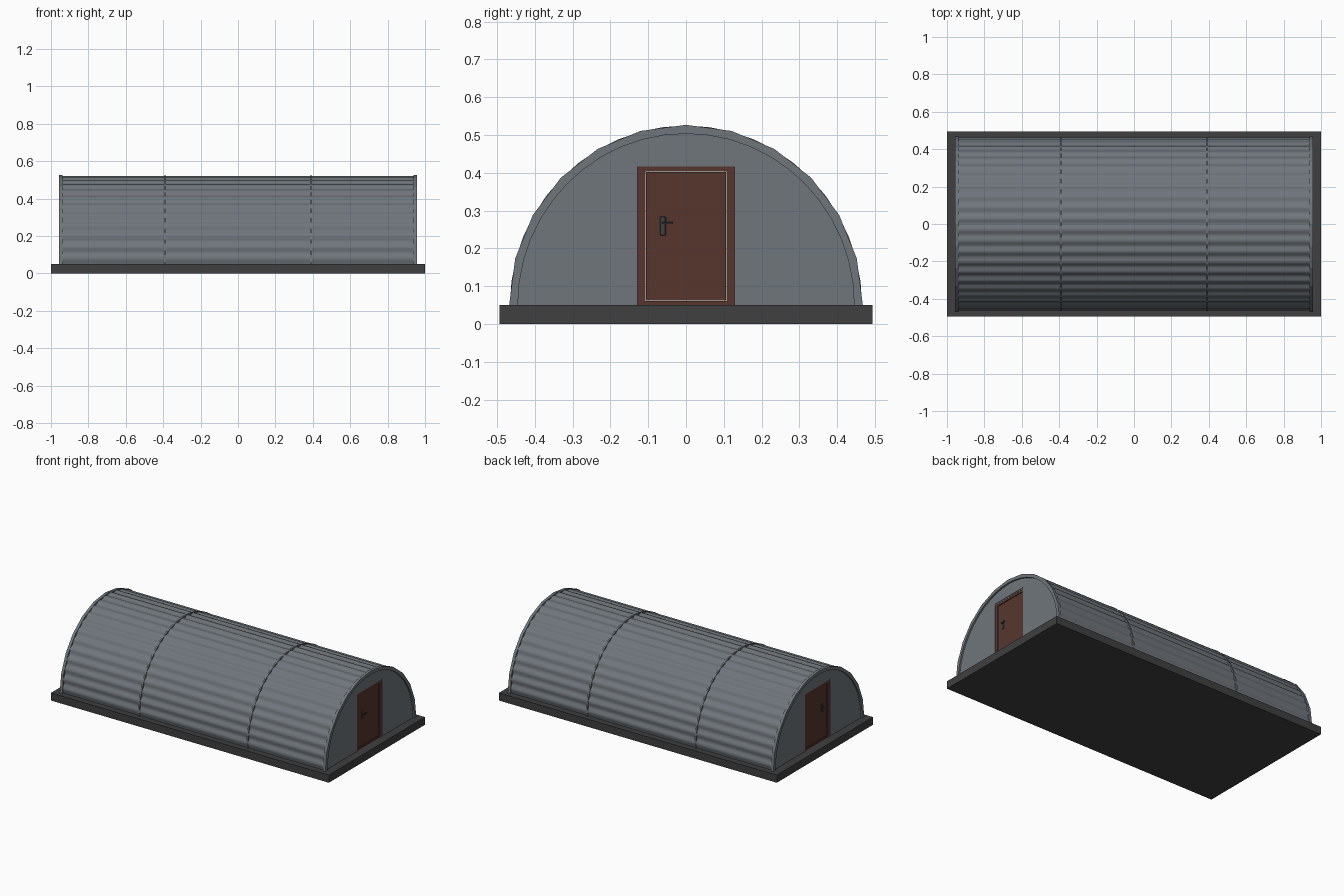
import bpy, bmesh, math

if "Cube" in bpy.data.objects:
    bpy.data.objects.remove(bpy.data.objects["Cube"])

Z0 = 0.05       # top of the slab
VS = 1.019      # arch is slightly taller than round


def material(name, rgb):
    m = bpy.data.materials.new(name)
    m.diffuse_color = (*rgb, 1)
    m.use_nodes = True
    m.node_tree.nodes["Principled BSDF"].inputs["Base Color"].default_value = m.diffuse_color
    return m


STEEL = material("blue grey steel", (0.16, 0.18, 0.20))
CONCRETE = material("dark concrete", (0.05, 0.05, 0.05))
BROWN = material("brown door paint", (0.092, 0.037, 0.027))
METAL = material("dark handle metal", (0.05, 0.05, 0.052))


def finish(bm, name, mat):
    bmesh.ops.recalc_face_normals(bm, faces=bm.faces)
    me = bpy.data.meshes.new(name)
    bm.to_mesh(me)
    bm.free()
    me.materials.append(mat)
    ob = bpy.data.objects.new(name, me)
    bpy.context.scene.collection.objects.link(ob)
    return ob


def arc(r, n):
    return [(r * math.cos(math.pi * i / n), Z0 + VS * r * math.sin(math.pi * i / n))
            for i in range(n + 1)]


def extrude_outline(name, pts, x0, x1, mat):
    """Extrude a y-z outline along x."""
    bm = bmesh.new()
    f = bm.faces.new([bm.verts.new((x0, y, z)) for y, z in pts])
    r = bmesh.ops.extrude_face_region(bm, geom=[f])
    vs = [v for v in r["geom"] if isinstance(v, bmesh.types.BMVert)]
    bmesh.ops.translate(bm, verts=vs, vec=(x1 - x0, 0, 0))
    return finish(bm, name, mat)


def box(name, x, y, z, mat, bevel=0):
    ob = extrude_outline(name, [(y[0], z[0]), (y[1], z[0]), (y[1], z[1]), (y[0], z[1])],
                         x[0], x[1], mat)
    if bevel:
        b = ob.modifiers.new("bevel", "BEVEL")
        b.width, b.segments = bevel, 1
    return ob


def ring(name, r_out, n_out, r_in, n_in, x0, x1):
    return extrude_outline(name, arc(r_out, n_out) + arc(r_in, n_in)[::-1], x0, x1, STEEL)


# concrete slab
box("foundation_slab", (-1, 1), (-0.494, 0.494), (0, Z0), CONCRETE)

# corrugated roof sheet, waves running along x
WAVES, STEPS = 24, 6
bm = bmesh.new()
rows = []
for i in range(WAVES * STEPS + 1):
    a = math.pi * i / (WAVES * STEPS)
    r = 0.459 - 0.0045 * math.cos(2 * math.pi * i / STEPS)
    y, z = r * math.cos(a), Z0 + VS * r * math.sin(a)
    rows.append([bm.verts.new((x, y, z)) for x in (-0.948, 0.948)])
for p, q in zip(rows, rows[1:]):
    bm.faces.new((p[0], p[1], q[1], q[0]))
roof = finish(bm, "corrugated_roof", STEEL)
bpy.context.view_layer.objects.active = roof
roof.select_set(True)
bpy.ops.object.shade_smooth_by_angle(angle=math.radians(40))

# joint bands over the sheet seams
for s, side in ((-1, "left"), (1, "right")):
    ring(f"{side}_joint_band", 0.466, 24, 0.452, 24, s * 0.39 - 0.005, s * 0.39 + 0.005)

# both ends, mirrored in x
for s, side in ((-1, "left"), (1, "right")):
    # end rim
    ring(f"{side}_end_rim", 0.468, 12, 0.445, 24, s * 0.938, s * 0.956)
    # end wall with a door opening
    D, T = 0.128, 0.423
    notch = [(-D, Z0), (-D, T), (D, T), (D, Z0)]
    extrude_outline(f"{side}_end_wall", arc(0.447, 24) + notch, s * 0.925, s * 0.946, STEEL)
    # door frame: two posts and a lintel, outline traced round the leaf
    frame = [(-0.128, Z0), (-0.128, 0.417), (0.128, 0.417), (0.128, Z0),
             (0.107, Z0), (0.107, 0.403), (-0.107, 0.403), (-0.107, Z0)]
    extrude_outline(f"{side}_door_frame", frame, s * 0.92, s * 0.942, BROWN)
    # lintel strip above the frame
    box(f"{side}_door_lintel", (s * 0.92, s * 0.943), (-0.128, 0.128), (0.417, 0.424), STEEL)
    # door leaf, slightly set back
    box(f"{side}_door_leaf", (s * 0.92, s * 0.938), (-0.1065, 0.1065), (0.062, 0.402), BROWN)
    box(f"{side}_door_sill", (s * 0.92, s * 0.941), (-0.107, 0.107), (Z0, 0.061), BROWN)
    # handle plate, stem and lever
    box(f"{side}_handle_plate", (s * 0.936, s * 0.942), (-0.069, -0.053), (0.234, 0.285), METAL, 0.002)
    box(f"{side}_handle_stem", (s * 0.940, s * 0.951), (-0.064, -0.058), (0.264, 0.270), METAL)
    box(f"{side}_handle_lever", (s * 0.948, s * 0.954), (-0.064, -0.034), (0.264, 0.270), METAL, 0.001)
